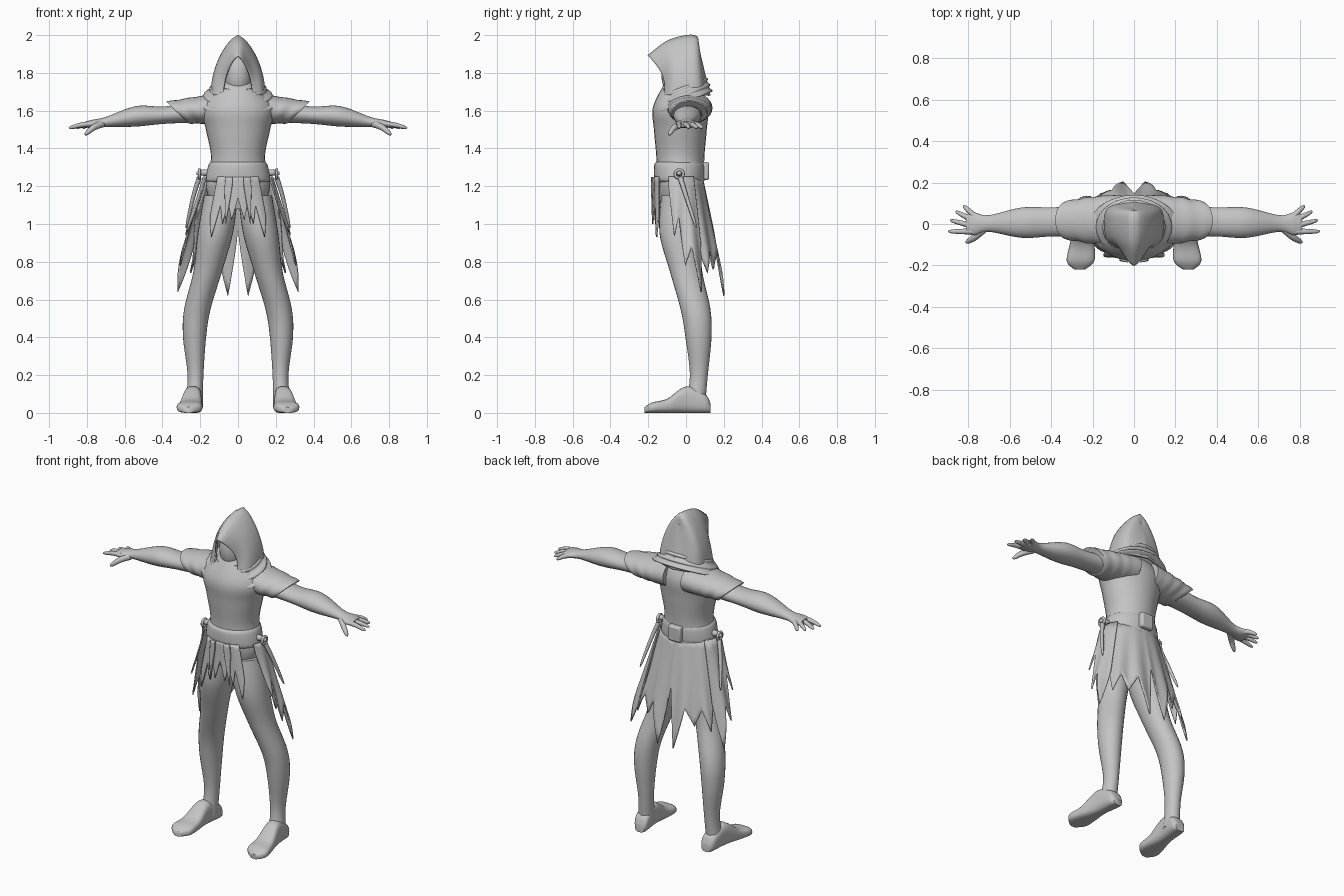
import bpy, bmesh
from math import sin, cos, pi, radians, copysign
from mathutils import Vector

if "Cube" in bpy.data.objects:
    bpy.data.objects.remove(bpy.data.objects["Cube"])

GREY = (.55, .55, .55, 1)
cloth_grey = bpy.data.materials.new("plain grey")
cloth_grey.use_nodes = True
cloth_grey.diffuse_color = GREY
for node in cloth_grey.node_tree.nodes:
    if node.type == 'BSDF_PRINCIPLED':
        node.inputs["Base Color"].default_value = GREY


def shade(mesh):
    mesh.materials.append(cloth_grey)
    for polygon in mesh.polygons:
        polygon.use_smooth = True
    mesh.set_sharp_from_angle(angle=radians(50))


def finish(name, bm, mirror=False, thickness=0):
    bmesh.ops.recalc_face_normals(bm, faces=bm.faces)
    mesh = bpy.data.meshes.new(name)
    bm.to_mesh(mesh)
    bm.free()
    shade(mesh)
    part = bpy.data.objects.new(name, mesh)
    bpy.context.collection.objects.link(part)
    if mirror:
        part.modifiers.new("Mirror", 'MIRROR')
    if thickness:
        solidify = part.modifiers.new("Solidify", 'SOLIDIFY')
        solidify.thickness = thickness
        solidify.offset = 0


def curve(keys, steps=6):
    """Smooth run of values passing through every key."""
    keys = [Vector(key) for key in keys]
    last = len(keys) - 1
    run = []
    for i in range(last):
        here, after = keys[i], keys[i + 1]
        leave = (after - keys[max(i - 1, 0)]) / 2
        arrive = (keys[min(i + 2, last)] - here) / 2
        for step in range(steps):
            t = step / steps
            ease = t * t * (3 - 2 * t)
            run.append(here.lerp(after, ease) + leave * t * (1 - t) ** 2
                       - arrive * t * t * (1 - t))
    return run + [keys[last]]


def skin(bm, rows, closed):
    for row, following in zip(rows, rows[1:]):
        count = len(row)
        for i in range(count if closed else count - 1):
            j = (i + 1) % count
            bm.faces.new((row[i], row[j], following[j], following[i]))


def loft(name, rings, mirror=False, sides=28, power=1):
    """Skin closed rings given as (centre, half axis, other half axis)."""
    def soften(value):
        return copysign(abs(value) ** power, value)

    bm = bmesh.new()
    rows = []
    for centre, across, along in rings:
        turns = [2 * pi * i / sides for i in range(sides)]
        rows.append([bm.verts.new(Vector(centre) + Vector(across) * soften(cos(a))
                                  + Vector(along) * soften(sin(a))) for a in turns])
    skin(bm, rows, True)
    bm.faces.new(rows[0])
    bm.faces.new(rows[-1])
    finish(name, bm, mirror)


def tube(name, points, radius):
    """Mirrored round limb that tapers towards its end."""
    path = curve(points)
    rings = []
    for i, point in enumerate(path):
        ahead = path[min(i + 1, len(path) - 1)] - path[max(i - 1, 0)]
        across = ahead.orthogonal().normalized()
        along = ahead.normalized().cross(across)
        share = i / (len(path) - 1)
        size = radius * (1 - .4 * share - .4 * share ** 8)
        rings.append((point, across * size, along * size))
    loft(name, rings, True, sides=10)


def hanging_cloth(name, start, end, tips, edge, lift=0):
    """Ragged cloth between two angles from the front, torn between its tips."""
    hem = [(start, tips[0][1] + edge)]
    for tip, neighbour in zip(tips, tips[1:]):
        notch = max(tip[1], neighbour[1]) + .1
        hem += [tip, ((tip[0] + neighbour[0]) / 2, notch)]
    hem += [tips[-1], (end, tips[-1][1] + edge)]

    bm = bmesh.new()
    columns = []
    for (left, left_low), (right, right_low) in zip(hem, hem[1:]):
        for step in range(6):
            share = step / 5
            angle = radians(left + (right - left) * share)
            low = left_low + (right_low - left_low) * share
            column = []
            for row in range(11):
                drop = (1.25 - low) * row / 10
                fold = 1 + .1 * drop * sin(angle * 14)
                wide = (.17 + .3 * drop) * fold + lift
                deep = (.12 + .21 * drop if cos(angle) < 0 else .137) * fold + lift
                column.append(bm.verts.new((wide * sin(angle),
                                            -.035 - deep * cos(angle), 1.25 - drop)))
            columns.append(column)
    skin(bm, columns, False)
    bmesh.ops.remove_doubles(bm, verts=bm.verts, dist=.0002)
    finish(name, bm, True, thickness=.008)


# Torso and belt
torso = curve([(1.08, .13, .1), (1.2, .17, .125), (1.35, .143, .127),
               (1.5, .17, .14), (1.62, .19, .145), (1.75, .08, .08)])
loft("torso", [((0, -.03, z), (wide, 0, 0), (0, deep, 0)) for z, wide, deep in torso])
belt = curve([(1.22, .16, .12), (1.24, .172, .134), (1.31, .157, .134), (1.33, .14, .12)])
loft("belt", [((0, -.035, z), (wide, 0, 0), (0, deep, 0)) for z, wide, deep in belt])

# Legs and boots
leg = curve([(1.15, .09, -.03, .09), (.95, .12, -.035, .093), (.75, .16, 0, .076),
             (.55, .215, .05, .07), (.4, .23, .066, .061), (.2, .225, .068, .042),
             (.05, .232, .05, .046)])
loft("leg", [((x, y, z), (size, 0, 0), (0, size * 1.13, 0)) for z, x, y, size in leg], True)
boot = curve([(.13, .03, .05), (.1, .045, .1), (0, .047, .14),
              (-.1, .06, .075), (-.18, .066, .055), (-.22, .025, .03)])
loft("boot_foot", [((.24 - y / 10, y, tall / 2), (wide, 0, 0), (0, 0, tall / 2))
                   for y, wide, tall in boot], True, power=.7)

# Arms and short sleeves with folds
arm = curve([(.15, 1.6, .08, .06), (.38, 1.577, .07, .046), (.54, 1.57, .073, .054),
             (.7, 1.54, .04, .027), (.77, 1.53, .055, .022), (.81, 1.527, .045, .015)])
loft("arm", [((x, .02 - x / 40, z), (0, deep, 0), (0, 0, tall))
             for x, z, deep, tall in arm], True)
sleeve = []
for i in range(25):
    s = i / 24
    fold = 1 + .03 * s * sin(s * pi * 7)
    sleeve.append(((.06 + .26 * s, .018, 1.615 - .025 * s),
                   (0, (.122 - .03 * s * s) * fold, 0),
                   (.06 * s, 0, (.085 - .027 * s) * fold)))
loft("shoulder_sleeve", sleeve, True)

# Spread fingers and thumb
for i, finger in enumerate(["index", "middle", "ring", "little"]):
    fan = radians(20 * i - 13)
    reach = .16 - .013 * i
    base = Vector((.77, .025 * i - .036, 1.53))
    tip = Vector((.74 + reach * cos(fan), reach * sin(fan), 1.508))
    knuckle = (base + tip) / 2 + Vector((0, 0, .005))
    tube(finger + "_finger", [base, knuckle, tip], .016)
tube("thumb", [(.72, -.02, 1.53), (.765, -.062, 1.51), (.81, -.09, 1.472)], .02)

# Draped cowl, lower in front, in stacked folds
cowl = []
for i in range(25):
    s = i / 24
    fold = .006 * sin(s * pi * 6)
    cowl.append(((0, -.015, 1.64 + .11 * s), (.215 - .095 * s + fold, 0, 0),
                 (0, .152 - .035 * s + fold, .06 - .02 * s)))
loft("cowl", cowl)

# Face mask
mask = []
for i in range(1, 16):
    turn = pi * i / 16
    mask.append(((0, -.045, 1.79 - .13 * cos(turn)),
                 (.075 * sin(turn), 0, 0), (0, .085 * sin(turn), 0)))
loft("face_mask", mask)

# Hood swept as pointed arches from the face opening to the nape
bm = bmesh.new()
arches = []
for peak_y, peak_z, foot_y, wide in curve([
        (-.2, 1.89, -.115, .077), (-.1, 1.965, -.08, .125), (0, 1.995, 0, .14),
        (.055, 1.99, .08, .12), (.06, 1.95, .125, 0)]):
    arch = []
    for i in range(17):
        t = i / 16
        y = foot_y + (peak_y - foot_y) * t + max(-peak_y, 0) * .18 * sin(pi * t)
        arch.append(bm.verts.new((max(wide, 0) * (1 - t * t) ** .75, y,
                                  1.68 + (peak_z - 1.68) * t)))
    arches.append(arch)
skin(bm, arches, False)
finish("hood", bm, True, thickness=.01)

# Ragged skirt
hanging_cloth("front_cloth", 0, 39, [(8, 1.02), (20, 1), (31, .93)], .12)
hanging_cloth("front_strip", 9, 21, [(15, 1)], .2, lift=.01)
hanging_cloth("side_cloth", 68, 124, [(80, .94), (98, .78), (117, .64)], .25, lift=.012)
hanging_cloth("back_cloth", 108, 180, [(130, .74), (148, .76), (171, .62)], .35)

# Hip rings with knots and hanging straps
for side, label in ((1, "left"), (-1, "right")):
    bpy.ops.mesh.primitive_torus_add(
        major_radius=.022, minor_radius=.008, major_segments=24, minor_segments=8,
        location=(side * .205, -.036, 1.265), rotation=(0, pi / 2, 0))
    bpy.context.object.name = label + "_hip_ring"
    shade(bpy.context.object.data)
tube("ring_knot", [(.15, -.036, 1.27), (.19, -.036, 1.272), (.22, -.036, 1.265)], .02)
tube("hip_strap", [(.205, -.03, 1.245), (.235, 0, 1.15), (.275, .055, .98)], .014)

# Belt pouch at the back
bpy.ops.mesh.primitive_cube_add(size=1, location=(0, .1, 1.28))
pouch = bpy.context.object
pouch.name = "back_pouch"
for vertex in pouch.data.vertices:
    vertex.co *= Vector((.085, .045, .095))
bevel = pouch.modifiers.new("Bevel", 'BEVEL')
bevel.width = .012
bevel.segments = 3
shade(pouch.data)
